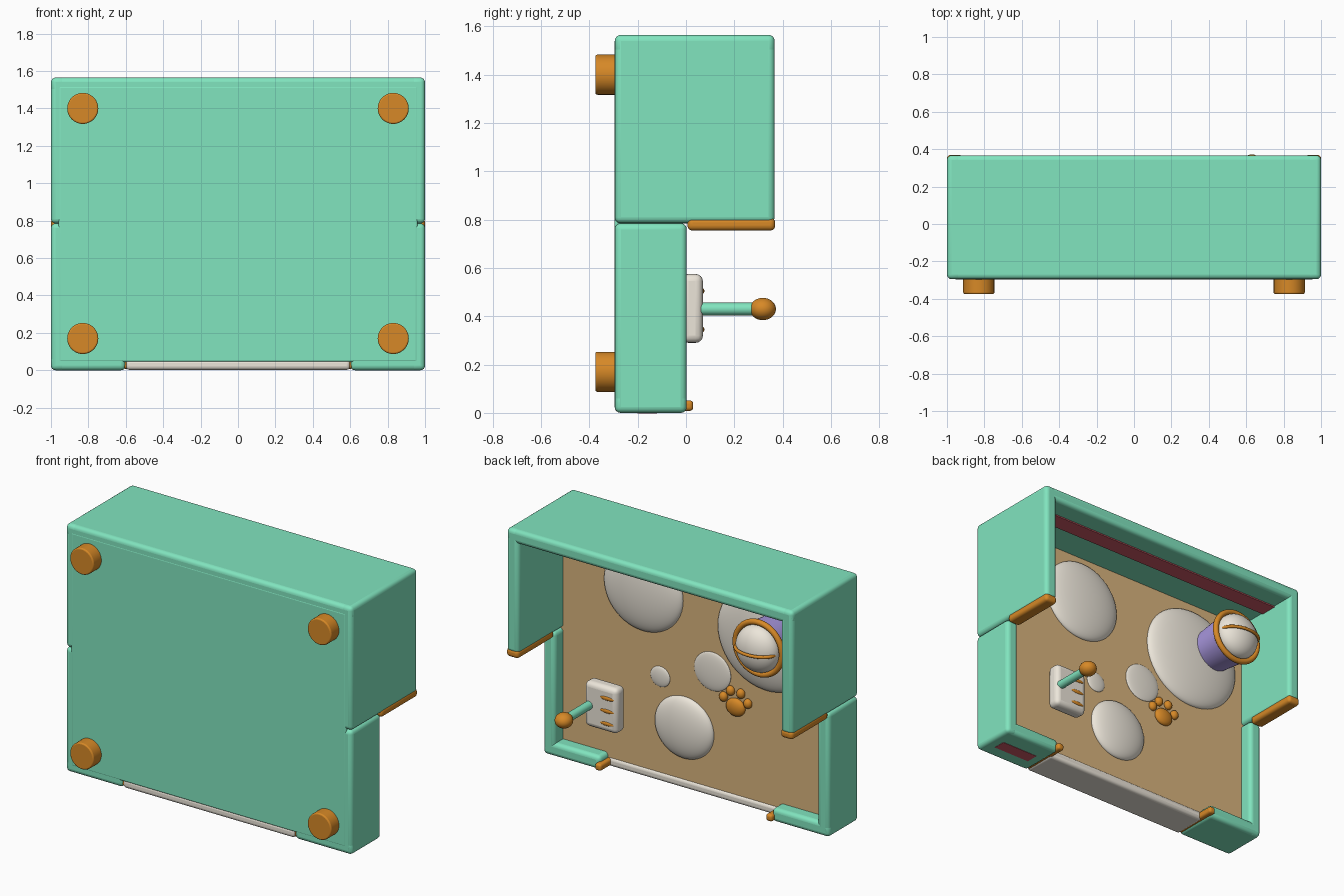
import bpy, math
from mathutils import Vector

if "Cube" in bpy.data.objects:
    bpy.data.objects.remove(bpy.data.objects["Cube"])

COLORS = {
    "mint": (0.22, 0.78, 0.52), "orange": (0.68, 0.25, 0.02), "cream": (0.84, 0.79, 0.70),
    "tan": (0.70, 0.46, 0.21), "lilac": (0.42, 0.33, 0.78), "maroon": (0.60, 0.10, 0.13)}
MATS = {}
for key, c in COLORS.items():
    MATS[key] = bpy.data.materials.new(key)
    MATS[key].diffuse_color = (*c, 1)


def finish(name, color):
    ob = bpy.context.object
    ob.name = name
    ob.data.materials.append(MATS[color])
    bpy.ops.object.shade_smooth_by_angle(angle=math.radians(40))
    return ob


def box(name, lo, hi, color, bevel=0.0):
    lo, hi = Vector(lo), Vector(hi)
    bpy.ops.mesh.primitive_cube_add(size=1, location=(lo + hi) / 2)
    ob = bpy.context.object
    ob.scale = hi - lo
    bpy.ops.object.transform_apply(location=False, rotation=False, scale=True)
    if bevel:
        m = ob.modifiers.new("round", "BEVEL")
        m.width, m.segments = bevel, 4
    return finish(name, color)


def rod(name, x, z, y0, y1, r0, r1, color, bevel=0.0):
    # round part along y, radius r0 at y0 and r1 at y1
    bpy.ops.mesh.primitive_cone_add(vertices=48, radius1=r1, radius2=r0, depth=y1 - y0,
                                    location=(x, (y0 + y1) / 2, z), rotation=(math.pi / 2, 0, 0))
    ob = bpy.context.object
    if bevel:
        m = ob.modifiers.new("round", "BEVEL")
        m.width, m.segments = bevel, 3
    return finish(name, color)


def ball(name, loc, radii, color):
    bpy.ops.mesh.primitive_uv_sphere_add(segments=48, ring_count=24, radius=1, location=loc)
    bpy.context.object.scale = radii
    return finish(name, color)


T, F = 0.085, -0.08   # wall thickness, floor surface
BACK = -0.295

# base and floor
box("base", (-0.96, BACK - 0.001, 0.045), (0.96, -0.10, 1.52), "mint", 0.01)
box("floor", (-0.95, -0.11, 0.045), (0.95, F, 1.52), "tan")

# walls, edge trims and feet, on both sides
for s, side in ((-1, "left"), (1, "right")):
    def span(a, b):
        return min(a * s, b * s), max(a * s, b * s)
    a, b = span(1 - T, 1)
    box(f"low_wall_{side}", (a, BACK, 0.0), (b, 0.003, 0.785), "mint", 0.025)
    box(f"high_wall_{side}", (a, BACK, 0.785), (b, 0.367, 1.565), "mint", 0.025)
    a, b = span(0.915, 1.001)
    box(f"wall_trim_{side}", (a, 0.006, 0.755), (b, 0.369, 0.808), "orange", 0.02)
    a, b = span(0.6, 1.0)
    box(f"entry_wall_{side}", (a, BACK, 0.0), (b, 0.003, T), "mint", 0.025)
    a, b = span(0.575, 0.62)
    box(f"entry_trim_{side}", (a, -0.285, 0.008), (b, 0.03, 0.052), "orange", 0.015)
    for z in (0.17, 1.40):
        rod("foot", 0.83 * s, z, -0.375, -0.28, 0.083, 0.083, "orange", 0.008)
box("top_wall", (-1, BACK, 1.565 - T), (1, 0.367, 1.565), "mint", 0.025)
box("entry_sill", (-0.6, BACK, 0.002), (0.6, -0.07, 0.058), "cream", 0.02)

# dark strips
box("top_strip", (-0.93, 0.12, 1.472), (0.93, 0.23, 1.5), "maroon")
box("bottom_strip", (0.67, -0.2, -0.002), (0.93, -0.12, 0.02), "maroon")

# flattened domes on the floor
for x, z, r, h in ((0.235, 0.66, 0.068, 0.014), (-0.13, 0.79, 0.128, 0.018), (0.065, 0.385, 0.205, 0.06),
                   (0.35, 1.18, 0.275, 0.065), (-0.515, 1.10, 0.345, 0.075)):
    ball("floor_dome", (x, F, z), (r, h, r * 0.95), "cream")

# lever panel
box("lever_panel", (0.435, -0.02, 0.29), (0.665, 0.07, 0.575), "cream", 0.03)
for z in (0.345, 0.425, 0.505):
    ball("panel_slot", (0.505, 0.066, z), (0.05, 0.01, 0.013), "orange")
rod("lever", 0.63, 0.43, 0.05, 0.3, 0.026, 0.026, "mint")
ball("lever_knob", (0.63, 0.318, 0.43), (0.053, 0.054, 0.046), "orange")

# paw print
px, pz = -0.295, 0.61
ball("paw_pad", (px, F + 0.005, pz), (0.065, 0.03, 0.056), "orange")
for dx, dz in ((0.085, 0.045), (0.036, 0.095), (-0.036, 0.095), (-0.085, 0.045)):
    ball("paw_toe", (px + dx, F + 0.005, pz + dz), (0.027, 0.025, 0.03), "orange")

# cup with rim, domed lid and handle
cx, cz = -0.645, 1.18
rod("cup", cx, cz, F, 0.2, 0.13, 0.16, "lilac")
bpy.ops.mesh.primitive_torus_add(major_radius=0.162, minor_radius=0.018, major_segments=64, minor_segments=12,
                                 location=(cx, 0.195, cz), rotation=(math.pi / 2, 0, 0))
finish("cup_rim", "orange")
ball("cup_lid", (cx, 0.2, cz), (0.145, 0.095, 0.145), "cream")
cu = bpy.data.curves.new("lid_handle", "CURVE")
cu.dimensions = "3D"
cu.bevel_depth, cu.bevel_resolution = 0.01, 3
sp = cu.splines.new("POLY")
sp.points.add(24)
for i, p in enumerate(sp.points):
    t = math.pi * i / 24
    p.co = (cx + 0.13 * math.cos(t), 0.225 + 0.085 * math.sin(t), cz, 1)
cu.materials.append(MATS["orange"])
bpy.context.collection.objects.link(bpy.data.objects.new("lid_handle", cu))

for m in bpy.data.materials:
    if m.users and not m.is_grease_pencil:
        m.use_nodes = True
        m.node_tree.nodes["Principled BSDF"].inputs["Base Color"].default_value = m.diffuse_color
